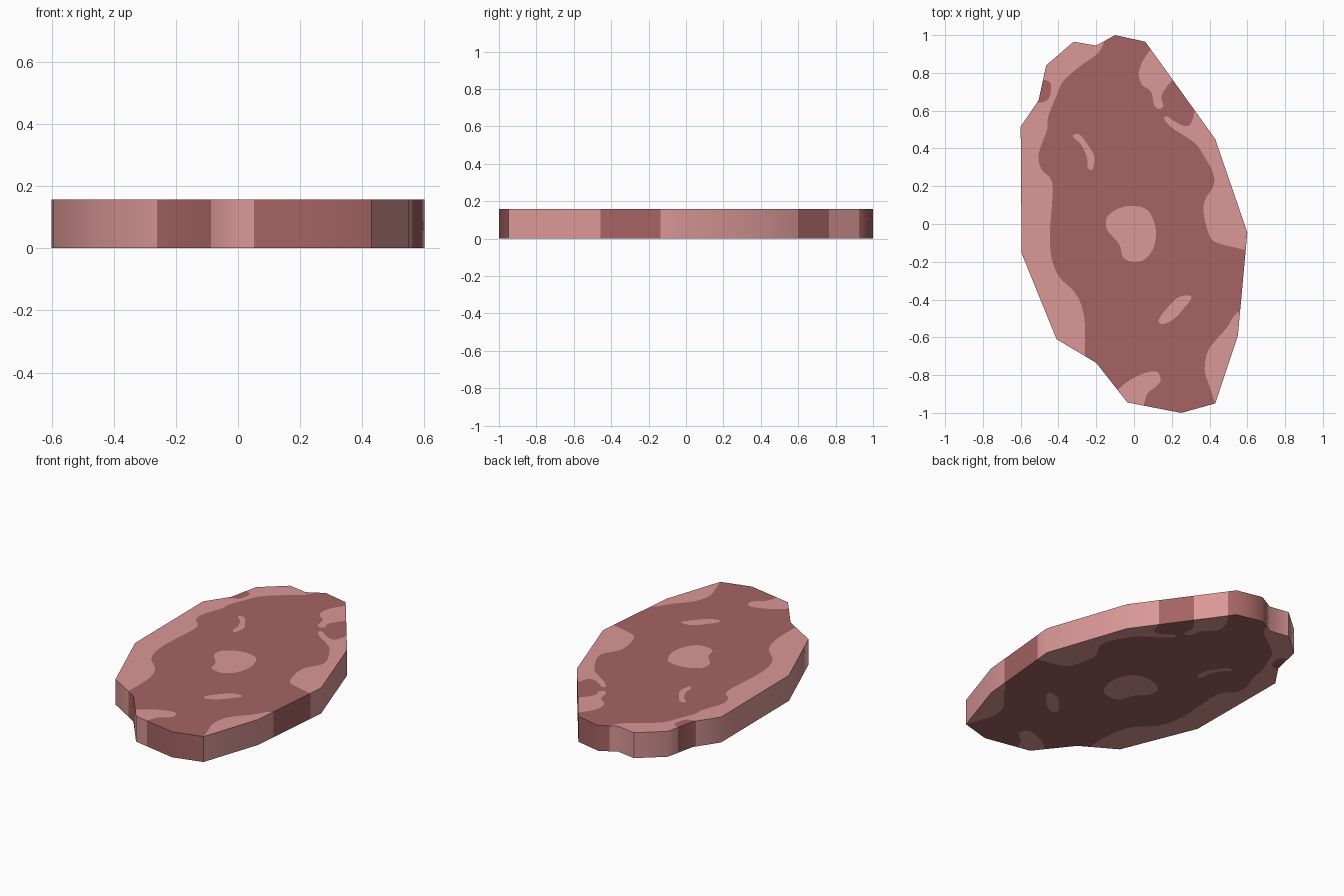
import bpy, bmesh, math
from mathutils import Vector
from mathutils.geometry import delaunay_2d_cdt

if "Cube" in bpy.data.objects:
    bpy.data.objects.remove(bpy.data.objects["Cube"])

HEIGHT = 0.157


def material(name, rgb):
    m = bpy.data.materials.new(name)
    m.diffuse_color = (*rgb, 1.0)
    m.use_nodes = True
    m.node_tree.nodes["Principled BSDF"].inputs["Base Color"].default_value = m.diffuse_color
    return m


def spline(pts, closed, steps=5):
    """Smooth curve through the given points."""
    n = len(pts)
    p = [Vector(q) for q in pts]
    at = (lambda i: p[i % n]) if closed else (lambda i: p[max(0, min(n - 1, i))])
    out = []
    for i in range(n if closed else n - 1):
        a, b, c, d = at(i - 1), at(i), at(i + 1), at(i + 2)
        for k in range(steps):
            t = k / steps
            out.append(0.5 * (2 * b + (c - a) * t + (2 * a - 5 * b + 4 * c - d) * t * t
                              + (3 * b - a - 3 * c + d) * t ** 3))
    if not closed:
        out.append(p[-1])
    return out


def patch(inner, outer=()):
    """Closed spot, or a rim patch closed by straight points outside the slab."""
    return spline(inner, not outer) + [Vector(q) for q in outer]


def inside(pt, poly):
    hit = False
    for a, b in zip(poly, poly[1:] + poly[:1]):
        if (a.y > pt.y) != (b.y > pt.y):
            if pt.x < (b.x - a.x) * (pt.y - a.y) / (b.y - a.y) + a.x:
                hit = not hit
    return hit


# Slab outline
outline = [Vector(q) for q in (
    (-0.10, 1.0), (0.06, 0.965), (0.43, 0.45), (0.60, -0.045), (0.55, -0.59),
    (0.43, -0.95), (0.25, -1.0), (-0.035, -0.945), (-0.20, -0.735), (-0.41, -0.61),
    (-0.595, -0.155), (-0.60, 0.515), (-0.505, 0.655), (-0.465, 0.84),
    (-0.32, 0.965), (-0.20, 0.945))]

# Fat along the rim
left_rim = patch(
    [(-0.155, 0.97), (-0.19, 0.905), (-0.285, 0.835), (-0.375, 0.755), (-0.41, 0.68),
     (-0.455, 0.565), (-0.46, 0.50), (-0.505, 0.37), (-0.49, 0.29), (-0.445, 0.245),
     (-0.43, 0.175), (-0.445, -0.05), (-0.435, -0.185), (-0.395, -0.28),
     (-0.32, -0.355), (-0.28, -0.425), (-0.26, -0.53), (-0.26, -0.70)],
    [(-0.3, -0.9), (-0.9, -0.9), (-0.9, 1.2), (-0.15, 1.2)])
upper_right_rim = patch(
    [(0.09, 0.925), (0.05, 0.87), (0.025, 0.80), (0.04, 0.74), (0.09, 0.70),
     (0.105, 0.635), (0.13, 0.608), (0.155, 0.625), (0.145, 0.67), (0.165, 0.715),
     (0.205, 0.765)], [(0.4, 0.8), (0.2, 1.0)])
right_rim = patch(
    [(0.322, 0.60), (0.30, 0.53), (0.265, 0.52), (0.22, 0.54), (0.175, 0.57),
     (0.16, 0.555), (0.20, 0.51), (0.27, 0.465), (0.33, 0.42), (0.38, 0.345),
     (0.42, 0.265), (0.42, 0.20), (0.375, 0.125), (0.37, 0.05), (0.395, -0.05),
     (0.43, -0.095), (0.535, -0.125), (0.595, -0.138)], [(0.9, -0.15), (0.9, 0.6)])
lower_right_rim = patch(
    [(0.565, -0.455), (0.53, -0.485), (0.49, -0.55), (0.42, -0.63), (0.385, -0.69),
     (0.375, -0.78), (0.40, -0.86), (0.43, -0.952)], [(0.7, -1.1), (0.8, -0.45)])
bottom_rim = patch(
    [(-0.088, -0.88), (-0.02, -0.825), (0.07, -0.785), (0.125, -0.785), (0.14, -0.83),
     (0.11, -0.865), (0.07, -0.90), (0.05, -0.965)], [(0.06, -1.1), (-0.2, -1.1)])

# Fat spots in the middle
center_spot = patch(
    [(-0.14, 0.04), (-0.075, 0.085), (0.005, 0.095), (0.075, 0.07), (0.115, -0.025),
     (0.105, -0.12), (0.06, -0.185), (0.0, -0.2), (-0.055, -0.18), (-0.075, -0.115),
     (-0.105, -0.075), (-0.145, -0.025)])
upper_spot = patch(
    [(-0.325, 0.465), (-0.29, 0.475), (-0.245, 0.42), (-0.21, 0.355), (-0.22, 0.288),
     (-0.245, 0.30), (-0.25, 0.355), (-0.28, 0.42)])
lower_spot = patch(
    [(0.295, -0.38), (0.235, -0.388), (0.175, -0.445), (0.13, -0.51), (0.155, -0.53),
     (0.215, -0.50), (0.265, -0.445), (0.30, -0.40)])

# Lean spot inside the left rim
lean_spot = patch(
    [(-0.482, 0.765), (-0.445, 0.75), (-0.44, 0.70), (-0.46, 0.655), (-0.51, 0.64)],
    [(-0.55, 0.64), (-0.55, 0.77)])

fat = [left_rim, upper_right_rim, right_rim, lower_right_rim, bottom_rim,
       center_spot, upper_spot, lower_spot]

# Cut the plan along every boundary
verts, edges = [], []
for loop in [outline, lean_spot] + fat:
    s, n = len(verts), len(loop)
    verts += loop
    edges += [(s + i, s + (i + 1) % n) for i in range(n)]
pts, _, tris, *_ = delaunay_2d_cdt(verts, edges, [], 0, 1e-5)

# Raise the plan into a slab, colours running through its thickness
bm = bmesh.new()
low = [bm.verts.new((p.x, p.y, 0)) for p in pts]
top = [bm.verts.new((p.x, p.y, HEIGHT)) for p in pts]
border = {}
for tri in tris:
    c = sum((pts[i] for i in tri), Vector((0, 0))) / len(tri)
    if not inside(c, outline):
        continue
    mat = int(any(inside(c, f) for f in fat) and not inside(c, lean_spot))
    bm.faces.new([top[i] for i in tri]).material_index = mat
    bm.faces.new([low[i] for i in reversed(tri)]).material_index = mat
    for a, b in zip(tri, list(tri[1:]) + [tri[0]]):
        if (b, a) in border:
            del border[(b, a)]
        else:
            border[(a, b)] = mat
for (a, b), mat in border.items():
    bm.faces.new((low[a], low[b], top[b], top[a])).material_index = mat
bmesh.ops.delete(bm, geom=[v for v in bm.verts if not v.link_faces], context='VERTS')
bmesh.ops.recalc_face_normals(bm, faces=bm.faces[:])

mesh = bpy.data.meshes.new("meat_slice")
bm.to_mesh(mesh)
bm.free()
mesh.materials.append(material("lean meat red", (0.376, 0.127, 0.124)))
mesh.materials.append(material("fat pink", (0.70, 0.314, 0.307)))
slab = bpy.data.objects.new("meat_slice", mesh)
bpy.context.collection.objects.link(slab)
bpy.context.view_layer.objects.active = slab
slab.select_set(True)
bpy.ops.object.shade_smooth_by_angle(angle=math.radians(45))
